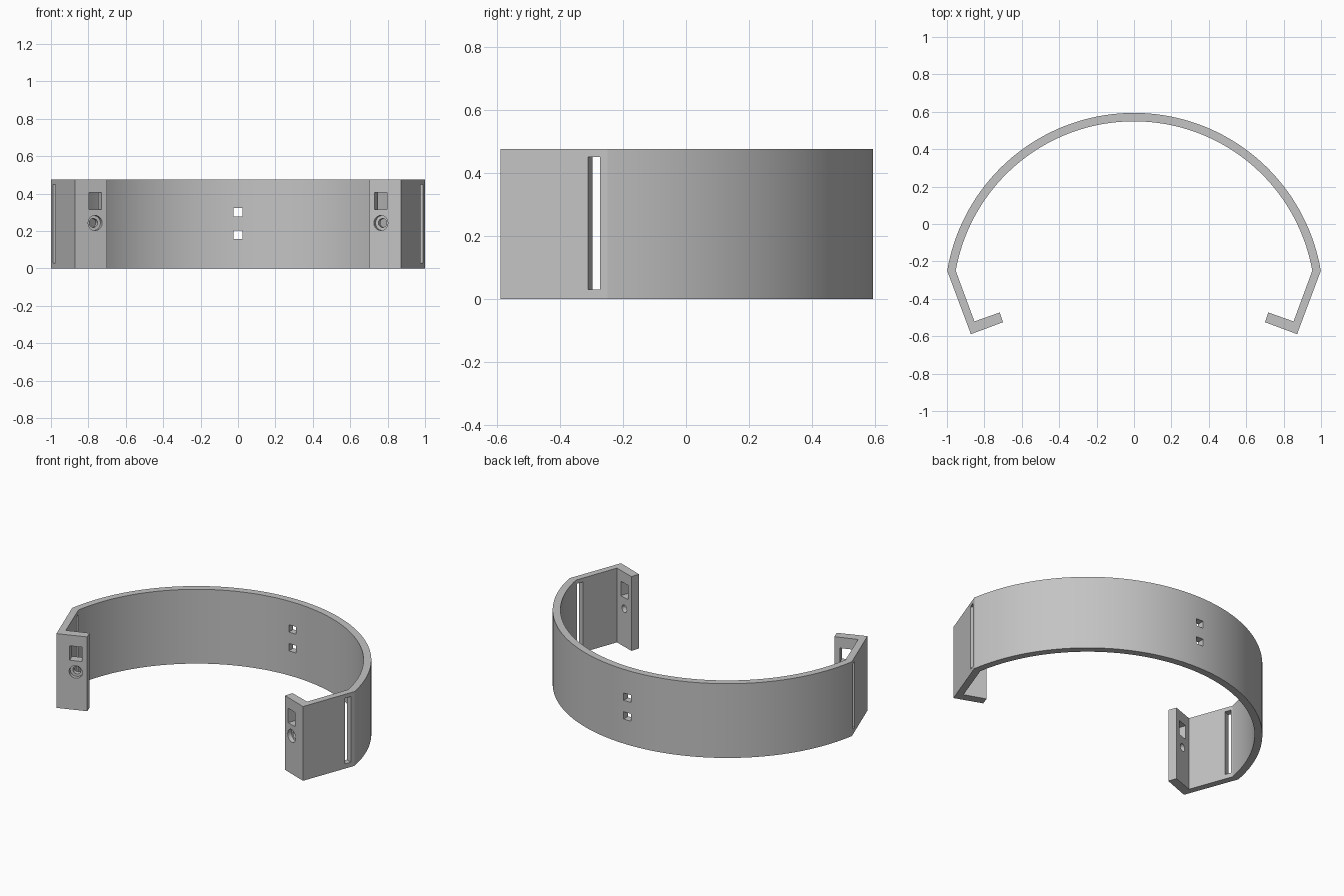
import bpy, bmesh, math
from mathutils import Vector, Matrix

if "Cube" in bpy.data.objects:
    bpy.data.objects.remove(bpy.data.objects["Cube"])

H = 0.475            # band height
CY = -0.419          # centre of the arc
R_OUT, R_IN = 1.013, 0.968

grey = bpy.data.materials.new("plain grey")
grey.diffuse_color = (0.55, 0.55, 0.55, 1)
grey.use_nodes = True
grey.node_tree.nodes["Principled BSDF"].inputs["Base Color"].default_value = grey.diffuse_color


def make(name, bm):
    bmesh.ops.recalc_face_normals(bm, faces=bm.faces)
    me = bpy.data.meshes.new(name)
    bm.to_mesh(me)
    bm.free()
    ob = bpy.data.objects.new(name, me)
    bpy.context.collection.objects.link(ob)
    me.materials.append(grey)
    return ob


def arc(radius, end_y, n=72):
    a0 = math.asin((end_y - CY) / radius)
    return [(radius * math.cos(a), CY + radius * math.sin(a))
            for a in (a0 + (math.pi - 2 * a0) * i / n for i in range(n + 1))]


# C-shaped outline: outer arc, left arm and foot, inner arc, right arm and foot
outer_arm, foot = (0.872, -0.589), [(0.70, -0.525), (0.718, -0.473)]
inner_arm = (0.853, -0.521)
mirror = lambda p: (-p[0], p[1])
outline = arc(R_OUT, -0.25)
outline += [mirror(p) for p in (outer_arm, *foot, inner_arm)]
outline += arc(R_IN, -0.25)[::-1]
outline += [inner_arm, foot[1], foot[0], outer_arm]

bm = bmesh.new()
base = bm.faces.new([bm.verts.new((x, y, 0)) for x, y in outline])
top = bmesh.ops.extrude_face_region(bm, geom=[base])["geom"]
bmesh.ops.translate(bm, vec=(0, 0, H),
                    verts=[v for v in top if isinstance(v, bmesh.types.BMVert)])
band = make("headband", bm)


def cut(cutter):
    cutter.hide_render = True
    mod = band.modifiers.new("cut", 'BOOLEAN')
    mod.operation, mod.solver, mod.object = 'DIFFERENCE', 'EXACT', cutter
    bpy.context.view_layer.objects.active = band
    bpy.ops.object.modifier_apply(modifier=mod.name)
    bpy.data.objects.remove(cutter)


def box_cut(centre, size, angle=0):
    bm = bmesh.new()
    m = Matrix.Translation(centre) @ Matrix.Rotation(angle, 4, 'Z')
    bmesh.ops.create_cube(bm, size=1, matrix=m @ Matrix.Diagonal((*size, 1)))
    cut(make("box_cutter", bm))


def round_cut(centre, radius, depth, sides, angle):
    bm = bmesh.new()
    m = (Matrix.Translation(centre) @ Matrix.Rotation(angle, 4, 'Z')
         @ Matrix.Rotation(math.pi / 2, 4, 'X'))
    bmesh.ops.create_cone(bm, cap_ends=True, segments=sides, radius1=radius,
                          radius2=radius, depth=depth, matrix=m)
    cut(make("round_cutter", bm))


# Two small square holes at the back
for z in (0.18, 0.30):
    box_cut((0, 0.57, z), (0.05, 0.2, 0.047))

tilt = math.radians(20.5)
for s in (1, -1):
    a = -s * tilt
    # Tall strap slot through each arm
    box_cut((s * 0.962, -0.284, 0.24), (0.16, 0.041, 0.42), a)
    # Window and stepped screw hole through each foot
    mid = Vector((s * 0.773, -0.524, 0))
    box_cut(mid + Vector((0, 0, 0.36)), (0.072, 0.2, 0.092), a)
    normal = Vector((-s * math.sin(tilt), -math.cos(tilt), 0))
    hole = mid + Vector((0, 0, 0.243))
    round_cut(hole, 0.024, 0.2, 16, a)
    round_cut(hole + normal * 0.05, 0.04, 0.1, 32, a)

bpy.ops.object.select_all(action='DESELECT')
band.select_set(True)
bpy.context.view_layer.objects.active = band
bpy.ops.object.shade_smooth_by_angle(angle=math.radians(15))
